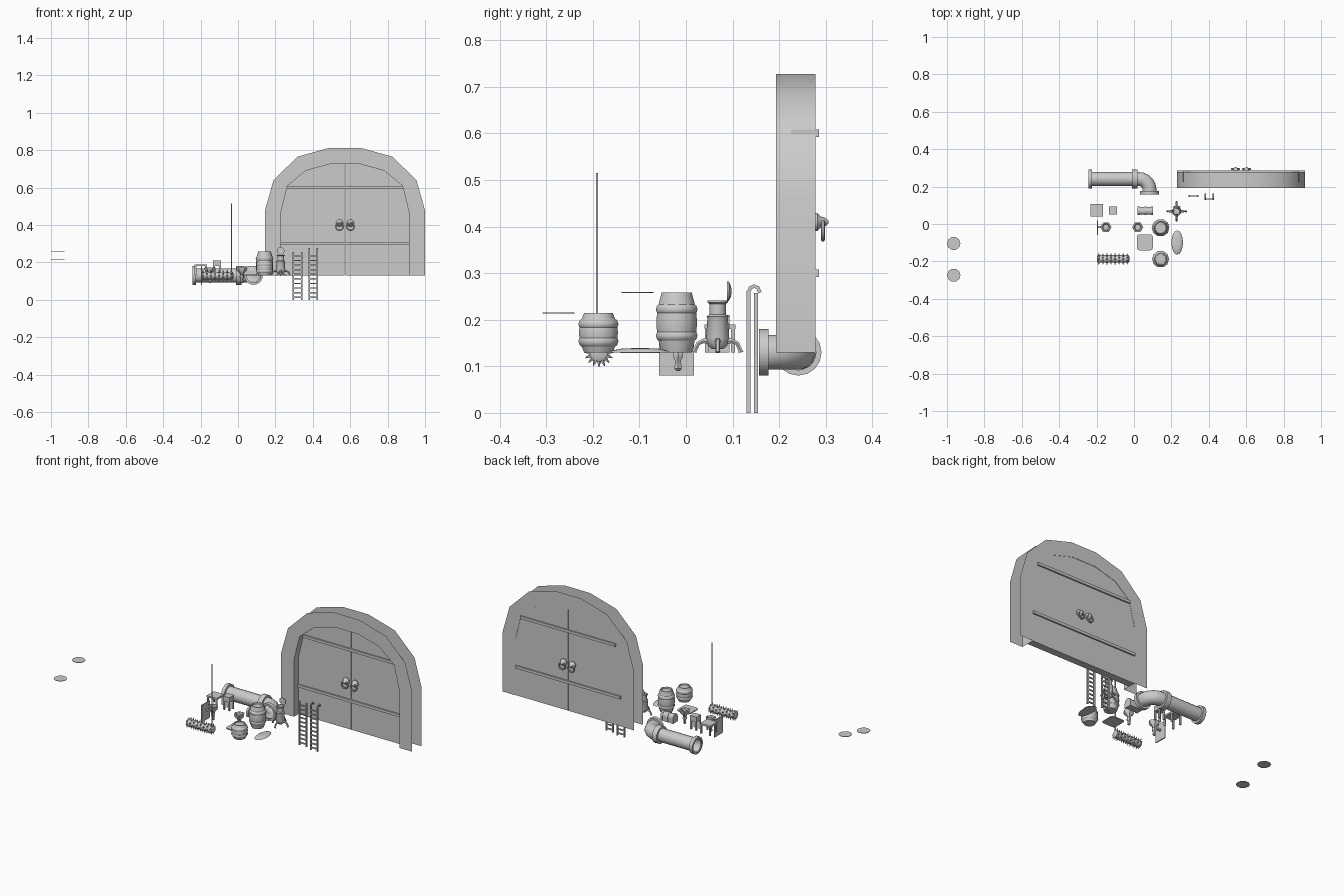
import bpy, bmesh, math
from mathutils import Vector, Matrix

if "Cube" in bpy.data.objects:
    bpy.data.objects.remove(bpy.data.objects["Cube"])

def finish(bm, name, smooth=True, normals=True):
    if normals:
        bmesh.ops.recalc_face_normals(bm, faces=bm.faces)
    me = bpy.data.meshes.new(name)
    bm.to_mesh(me)
    bm.free()
    ob = bpy.data.objects.new(name, me)
    bpy.context.collection.objects.link(ob)
    if smooth:
        bpy.ops.object.select_all(action='DESELECT')
        ob.select_set(True)
        bpy.context.view_layer.objects.active = ob
        bpy.ops.object.shade_smooth_by_angle(angle=math.radians(40))
    return ob

def add_box(bm, c, s):
    bmesh.ops.create_cube(bm, size=1, matrix=Matrix.Translation(c) @ Matrix.Diagonal((*s, 1)))

def boxes(name, parts):
    bm = bmesh.new()
    for c, s in parts:
        add_box(bm, c, s)
    return finish(bm, name, False)

def sweep(bm, rings, caps=(True, True)):
    vs = [[bm.verts.new(p) for p in r] for r in rings]
    n = len(vs[0])
    for a, b in zip(vs, vs[1:]):
        for i in range(n):
            j = (i + 1) % n
            bm.faces.new((a[i], a[j], b[j], b[i]))
    if caps[0]: bm.faces.new(vs[0][::-1])
    if caps[1]: bm.faces.new(vs[-1])

def lathe(name, prof, loc, n=12, caps=(True, True), axis='Z'):
    bm = bmesh.new()
    sweep(bm, [[(r * math.cos(2 * math.pi * i / n), r * math.sin(2 * math.pi * i / n), z)
                for i in range(n)] for r, z in prof], caps)
    if axis == 'X':
        bm.transform(Matrix.Rotation(math.pi / 2, 4, 'Y'))
    elif axis == 'Y':
        bm.transform(Matrix.Rotation(-math.pi / 2, 4, 'X'))
    bm.transform(Matrix.Translation(loc))
    return finish(bm, name)

def add_tube(bm, pts, radii, n=8, caps=(True, True), up=(0, 0, 1)):
    pts = [Vector(p) for p in pts]
    if not isinstance(radii, (list, tuple)):
        radii = [radii] * len(pts)
    rings = []
    for i, p in enumerate(pts):
        t = (pts[min(i + 1, len(pts) - 1)] - pts[max(i - 1, 0)]).normalized()
        u = t.cross(Vector(up)).normalized()
        v = u.cross(t)
        rings.append([p + radii[i] * (u * math.cos(2 * math.pi * k / n + math.pi / n)
                      + v * math.sin(2 * math.pi * k / n + math.pi / n)) for k in range(n)])
    sweep(bm, rings, caps)

# --- Arched doorway: two flat rims joined by an inner tunnel
CX, Y0, Y1, BASE = 0.572, 0.193, 0.278, 0.13
def arch(half):
    right = [(CX + x, z) for x, z in half]
    return right + [(2 * CX - x, z) for x, z in right[::-1]]
inner = arch([(.343, BASE), (.343, .465), (.307, .61), (.211, .69), (.078, .727)])
outer = arch([(.427, BASE), (.427, .481), (.382, .64), (.254, .765), (.083, .813)])
bm = bmesh.new()
loops = [[bm.verts.new((x, y, z)) for x, z in prof]
         for prof, y in ((outer, Y0), (inner, Y0), (inner, Y1), (outer, Y1))]
for a, b in zip(loops, loops[1:]):
    for i in range(len(a) - 1):
        bm.faces.new((a[i], a[i + 1], b[i + 1], b[i]))
finish(bm, "door_frame")

# --- Two door leaves, cross bands and ring handles on both sides
for side, name in ((1, "door_leaf_right"), (-1, "door_leaf_left")):
    leaf = [(CX + side * .0015, BASE)] + [(CX + side * (x - CX), z) for x, z in inner[:5]] + [(CX + side * .0015, .727)]
    bm = bmesh.new()
    sweep(bm, [[(x, y, z) for x, z in leaf] for y in (.234, .276)])
    finish(bm, name, False)
boxes("door_bands", [((CX, .255, .30), (.685, .06, .016)), ((CX, .255, .60), (.62, .06, .016))])
for yface, d in ((.276, 1), (.234, -1)):
    for k, x in enumerate((CX - .029, CX + .029)):
        lathe("handle_boss", [(.02, -.003), (.02, .006), (.012, .014), (.009, .024), (.003, .03)] if d > 0
              else [(.003, -.03), (.009, -.024), (.012, -.014), (.02, -.006), (.02, .003)],
              (x, yface, .41), 10, axis='Y')
        bm = bmesh.new()
        ring = [(x + .02 * math.sin(t * math.pi / 6), yface + d * .018, .392 + .02 * math.cos(t * math.pi / 6))
                for t in range(13)]
        add_tube(bm, ring, .0045, 6, (False, False), up=(0, 1, 0))
        finish(bm, "handle_ring")

# --- Ladders: one straight, one with hooks over the top
def ladder(name, xl, xr, y, top, hooks=False):
    parts = [((x, y, top / 2), (.008, .009, top)) for x in (xl + .004, xr - .004)]
    parts += [(((xl + xr) / 2, y, .014 + i * .0245), (xr - xl - .008, .006, .007)) for i in range(10)]
    ob = boxes(name, parts)
    if hooks:
        bm = bmesh.new()
        for x in (xl + .004, xr - .004):
            add_tube(bm, [(x, y, top - .004), (x, y + .004, top + .006), (x, y + .012, top + .01),
                          (x, y + .02, top + .007), (x, y + .025, top - .004)], .0055, 4, up=(1, 0, 0))
        finish(bm, name + "_hooks", False)
ladder("straight_ladder", .292, .345, .15, .257)
ladder("hook_ladder", .377, .428, .134, .262, True)

# --- Pipe with elbow and flanges
bm = bmesh.new()
path = [(-.24, .241, .13), (.02, .241, .13)]
path += [(.025 + .058 * math.sin(a), .183 + .058 * math.cos(a), .13)
         for a in (math.radians(18 * i) for i in range(1, 6))] + [(.083, .165, .13)]
add_tube(bm, path, .038, 16, (False, False))
finish(bm, "pipe")
def flange(name, loc, w, axis):
    lathe(name, [(.038, -w), (.05, -w), (.05, w), (.038, w)], loc, 16, (False, False), axis)
flange("flange_end", (-.234, .241, .13), .01, 'X')
flange("flange_middle", (.004, .241, .13), .015, 'X')
flange("flange_outlet", (.083, .167, .13), .01, 'Y')

# --- Table and stool
def table(name, x, y, w, top, th):
    k = w / 2 - .005
    boxes(name, [((x, y, top - th / 2), (w, w, th))] +
          [((x + a * k, y + b * k, (BASE + top - th) / 2), (.009, .009, top - th - BASE))
           for a in (-1, 1) for b in (-1, 1)])
table("table", -.199, .073, .066, .19, .01)
table("stool", -.112, .072, .042, .21, .03)

# --- Chest with domed lid and straps
def chest_part(name, x0, x1, g):
    prof = [(-.02 - g, BASE), (-.02 - g, .158)]
    prof += [(-(.02 + g) * math.cos(a), .158 + (.02 + g) * math.sin(a))
             for a in (math.pi * i / 6 for i in range(1, 6))]
    prof += [(.02 + g, .158), (.02 + g, BASE)]
    bm = bmesh.new()
    sweep(bm, [[(x, .07 + y, z) for y, z in prof] for x in (x0, x1)])
    finish(bm, name, False)
chest_part("chest", .02, .102, 0)
for x in (.02, .055, .09):
    chest_part("chest_strap", x, x + .012, .003)

# --- Pot stove on four curved legs with an open lid
PX, PY = .228, .068
lathe("stove_body", [(.012, .137), (.021, .145), (.025, .16), (.022, .203), (.024, .207), (.018, .211),
                     (.018, .234), (.022, .237), (.022, .241), (.017, .241), (.016, .215)], (PX, PY, 0), 12)
bm = bmesh.new()
for k in range(4):
    c, s = math.cos(k * math.pi / 2), math.sin(k * math.pi / 2)
    add_tube(bm, [(PX + r * c, PY + r * s, z) for r, z in
                  ((.015, .152), (.03, .155), (.042, .149), (.049, .134), (.05, .13))], [.007, .006, .005, .005, .006], 6,
             up=(-s, c, 0))
finish(bm, "stove_legs")
lathe("stove_lid", [(.021, -.003), (.021, .001), (.012, .005), (.004, .007)], (PX, .091, .261), 12, axis='Y')

# --- Open barrels with hoops; their lids lie far to the left
def barrel(name, x, y, h, r, lid_y):
    prof = [(r * (.74 + .26 * math.sin(math.pi * i / 6)), BASE + h * i / 6) for i in range(7)]
    prof += [(r * .66, BASE + h), (r * .64, BASE + h * .93)]
    lathe(name, prof, (x, y, 0), 10, (True, True))
    for f in (.28, .72):
        k = r * (.74 + .26 * math.sin(math.pi * f)) + .001
        lathe(name + "_hoop", [(k - .004, -.011), (k, -.008), (k + .003, 0), (k, .008), (k - .004, .011)],
              (x, y, BASE + h * f), 10, (False, False))
    lathe(name + "_lid", [(.036, 0), (.036, .002)], (-.964, lid_y, BASE + h - .001), 10)
barrel("tall_barrel", .142, -.02, .128, .046, -.104)
barrel("short_barrel", .142, -.188, .084, .044, -.274)

# --- Flat rounded tray and oval mound
bm = bmesh.new()
add_box(bm, (.058, -.098, .132), (.085, .085, .006))
bmesh.ops.bevel(bm, geom=[e for e in bm.edges if abs(e.verts[0].co.z - e.verts[1].co.z) > .003],
                offset=.012, segments=3, affect='EDGES', profile=.5)
finish(bm, "square_tray", False)
ob = lathe("oval_mat", [(1, 0), (.9, .004), (.6, .008), (.2, .009)], (0, 0, 0), 16)
ob.data.transform(Matrix.Translation((.231, -.099, BASE)) @ Matrix.Diagonal((.031, .065, 1, 1)))

# --- Torches, one on a wall plate
for name, x in (("wall_torch", -.15), ("hand_torch", .02)):
    lathe(name, [(.005, .09), (.009, .095), (.007, .112), (.012, .12), (.012, .128), (.009, .133),
                 (.014, .145), (.028, .158), (.03, .172), (.022, .174), (.016, .165)], (x, -.017, 0), 6)
boxes("torch_wall_plate", [((-.196, -.02, .13), (.006, .075, .1)), ((-.173, -.017, .138), (.045, .01, .01))])

# --- Spiked roller and thin pole
lathe("roller", [(.012, -.087), (.02, -.083), (.02, .083), (.012, .087)], (-.112, -.187, .13), 12, axis='X')
bm = bmesh.new()
for i in range(8):
    for k in range(8):
        a = 2 * math.pi * (k + .5 * (i % 2)) / 8
        d = Vector((0, math.cos(a), math.sin(a)))
        m = Matrix.Translation(Vector((-.188 + i * .0217, -.187, .13)) + d * .025) @ d.to_track_quat('Z', 'Y').to_matrix().to_4x4()
        bmesh.ops.create_cone(bm, cap_ends=True, segments=5, radius1=.005, radius2=.001, depth=.013, matrix=m)
finish(bm, "roller_spikes", False)
boxes("pole", [((-.035, -.191, .3225), (.005, .005, .385))])
